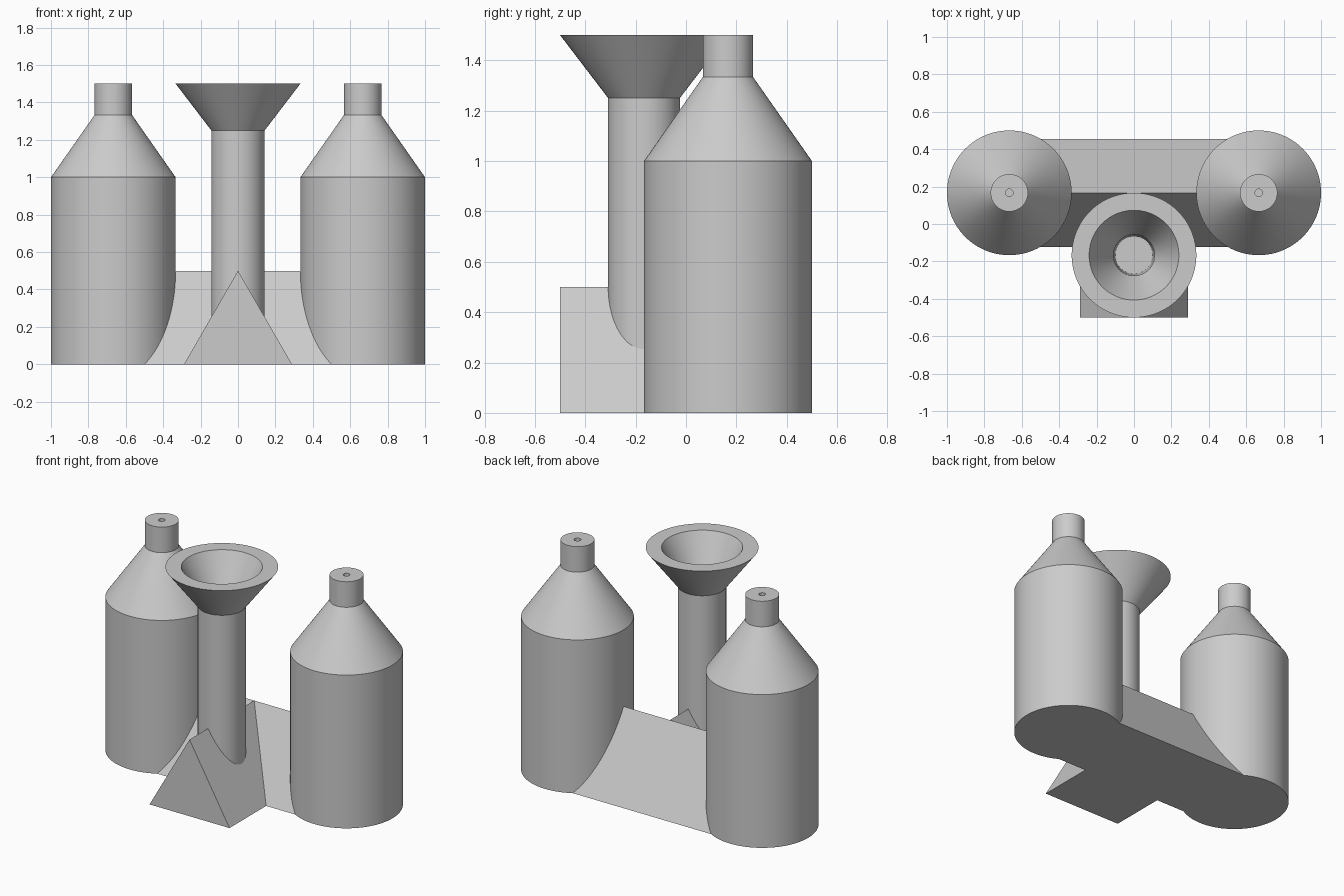
import bpy
import bmesh
from math import pi, sin, cos, radians
from mathutils import Vector

cube = bpy.data.objects.get("Cube")
if cube:
    bpy.data.objects.remove(cube, do_unlink=True)

# One plain grey for everything
GREY = (0.6, 0.6, 0.6, 1)
grey = bpy.data.materials.new("plain grey")
grey.use_nodes = True
grey.diffuse_color = GREY
grey.node_tree.nodes["Principled BSDF"].inputs["Base Color"].default_value = GREY


def finish(name, bm, location):
    bmesh.ops.recalc_face_normals(bm, faces=bm.faces[:])
    mesh = bpy.data.meshes.new(name)
    bm.to_mesh(mesh)
    bm.free()
    mesh.materials.append(grey)
    obj = bpy.data.objects.new(name, mesh)
    obj.location = location
    bpy.context.collection.objects.link(obj)
    return obj


def lathe(name, profile, location, sides=96):
    """Turn a closed (radius, height) profile around the z axis."""
    bm = bmesh.new()
    verts = [bm.verts.new((r, 0, z)) for r, z in profile]
    edges = [bm.edges.new(pair) for pair in zip(verts, verts[1:])]
    bmesh.ops.spin(bm, geom=verts + edges, axis=(0, 0, 1), cent=(0, 0, 0),
                   angle=2 * pi, steps=sides, use_duplicate=False)
    bmesh.ops.remove_doubles(bm, verts=bm.verts[:], dist=1e-5)
    obj = finish(name, bm, location)
    bpy.ops.object.select_all(action='DESELECT')
    obj.select_set(True)
    bpy.context.view_layer.objects.active = obj
    bpy.ops.object.shade_smooth_by_angle(angle=radians(25))
    return obj


def wedge(name, start, end):
    """Triangular ridge running between two points on the ground."""
    bm = bmesh.new()
    start, end = Vector(start), Vector(end)
    side = (end - start).normalized().cross(Vector((0, 0, 1))) * HALF_BASE
    corners = [start - side, start + side, start + Vector((0, 0, RIDGE))]
    face = bm.faces.new([bm.verts.new(c) for c in corners])
    ext = bmesh.ops.extrude_face_region(bm, geom=[face], use_keep_orig=True)
    moved = [g for g in ext["geom"] if isinstance(g, bmesh.types.BMVert)]
    bmesh.ops.translate(bm, verts=moved, vec=end - start)
    return finish(name, bm, (0, 0, 0))


RIDGE = 0.5
HALF_BASE = 0.2887
TANK_X, TANK_Y = 0.6667, 0.1667

# Bottle shaped tanks with a small blind hole in the neck
tank_profile = [(0, 0), (0.3333, 0), (0.3333, 1), (0.1, 1.3333), (0.1, 1.5),
                (0.02, 1.5), (0.02, 1.3), (0, 1.3)]
for label, sign in (("left", 1), ("right", -1)):
    lathe(label + "_tank", tank_profile, (sign * TANK_X, TANK_Y, 0))

# Funnel with a hollow cone and a bore down its stem
lathe("funnel", [(0, 0.05), (0.1425, 0.05), (0.1425, 1.25), (0.3333, 1.5),
                 (0.24, 1.5), (0.11, 1.25), (0.1, 0.51), (0, 0.51)],
      (0, -TANK_Y, 0))

# Ridge joining the tanks, and the ridge that carries the funnel
wedge("cross_ridge", (-TANK_X, TANK_Y, 0), (TANK_X, TANK_Y, 0))
wedge("front_ridge", (0, -0.5, 0), (0, TANK_Y, 0))
